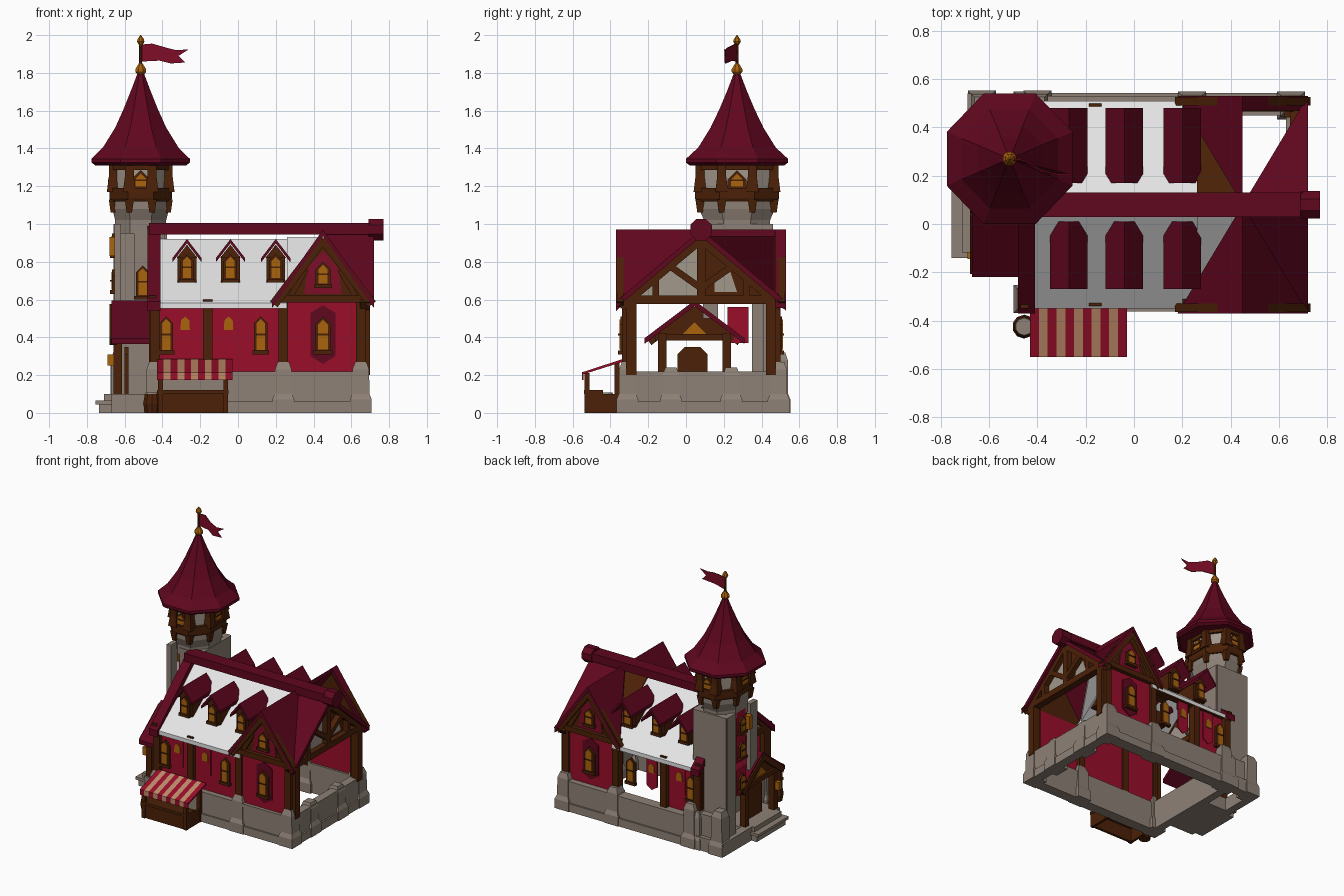
import bpy, bmesh, math
from mathutils import Vector

if "Cube" in bpy.data.objects:
    bpy.data.objects.remove(bpy.data.objects["Cube"])

def material(name, *rgb):
    m = bpy.data.materials.new(name)
    m.diffuse_color = (*rgb, 1)
    m.use_nodes = True
    m.node_tree.nodes["Principled BSDF"].inputs["Base Color"].default_value = m.diffuse_color
    return m

ROOF = material("roof_red", 0.115, 0.002, 0.013)
RED = material("wall_red", 0.32, 0.004, 0.023)
FLAG = material("flag_red", 0.21, 0.004, 0.020)
WOOD = material("dark_wood", 0.070, 0.015, 0.002)
GOLD = material("gold", 0.40, 0.125, 0.004)
STONE = material("stone", 0.27, 0.22, 0.18)
PLASTER = material("plaster", 0.36, 0.31, 0.26)
PALE = material("pale_roof", 0.78, 0.78, 0.78)
CREAM = material("awning_cream", 0.52, 0.26, 0.14)

def stack(name, rings, mat):
    """Close a list of equal rings into a solid."""
    n, last = len(rings[0]), (len(rings) - 1) * len(rings[0])
    faces = [[k * n + i, k * n + (i + 1) % n, (k + 1) * n + (i + 1) % n, (k + 1) * n + i]
             for k in range(len(rings) - 1) for i in range(n)]
    me = bpy.data.meshes.new(name)
    me.from_pydata([tuple(v) for r in rings for v in r], [],
                   faces + [list(range(n)), list(range(last, last + n))])
    bm = bmesh.new()
    bm.from_mesh(me)
    bmesh.ops.recalc_face_normals(bm, faces=bm.faces[:])
    bm.to_mesh(me)
    bm.free()
    me.materials.append(mat)
    bpy.context.scene.collection.objects.link(bpy.data.objects.new(name, me))

def prism(name, axis, pts, a, b, mat):
    stack(name, [[list(p)[:axis] + [t] + list(p)[axis:] for p in pts] for t in (a, b)], mat)

def box(name, x0, x1, y0, y1, z0, z1, mat):
    prism(name, 2, [(x0, y0), (x1, y0), (x1, y1), (x0, y1)], z0, z1, mat)

def beam(name, axis, p, q, w, a, b, mat=WOOD):
    p, q = Vector(p), Vector(q)
    d = (q - p).normalized()
    o = Vector((-d.y, d.x)) * w / 2
    prism(name, axis, [p + o, q + o, q - o, p - o], a, b, mat)

def slab(name, pts, mat, t=0.03):
    stack(name, [[(x, y, z - h) for x, y, z in pts] for h in (0, t)], mat)

def loft(name, cx, cy, rings, n, mat):
    """Rings are (half x, half y, z), flats facing the axes."""
    k = 1 / math.cos(math.pi / n)
    angs = [2 * math.pi * (i + 0.5) / n for i in range(n)]
    stack(name, [[(cx + k * rx * math.cos(a), cy + k * ry * math.sin(a), z) for a in angs]
                 for rx, ry, z in rings], mat)

def window(name, axis, u, face, sgn, z0, z1, w):
    for part, m, t, mat in (("_frame", 0, .016, WOOD), ("_pane", w * .38, .021, GOLD)):
        s = w - m
        prism(name + part, axis, [(u - s, z0 + m), (u + s, z0 + m), (u + s, z1 - w), (u, z1 - m), (u - s, z1 - w)],
              face, face + sgn * t, mat)
    for part, z, k, t in (("_bar", (z0 + z1) / 2, .7, .008), ("_sill", z0, 1.2, .02)):
        beam(name + part, axis, (u - w * k, z), (u + w * k, z), t, face, face + sgn * .027)

def buttress(cx, cy, top=0.27):
    loft("stone_pier", cx, cy, [(.058, .058, 0), (.058, .058, .07), (.046, .046, .10),
                                (.044, .044, top - .04), (.03, .03, top)], 4, STONE)

# Hall centre line, wing centre, wing half width, eave and ridge heights
MID, WX, HW, EAVE, TOP = 0.08, 0.45, 0.27, 0.59, 0.97

# Stone base
for x0, x1, y0, y1, h in ((-.47, .69, -.35, -.28, .22), (-.47, .69, .45, .53, .22), (.63, .69, -.35, .53, .22),
                          (-.47, -.41, -.35, .53, .22), (-.47, .70, -.362, -.34, .06),
                          (-.47, .70, .52, .542, .06), (.68, .702, -.35, .53, .06)):
    box("stone_base", x0, x1, y0, y1, 0, h, STONE)
for x, y, top in [(x, y, .27) for x in (-.44, .24, .65) for y in (-.31, .49)] + [(.65, -.08, .24), (.65, .24, .24)]:
    buttress(x, y, top)

# Front and back sides
for s in (-1, 1):
    def Y(d):
        return MID + s * d
    # walls, posts, windows and banners; the middle bay is open at the back
    box("hall_wall", -.43, .24 if s < 0 else -.16, Y(.37), Y(.39), .2, .59, RED)
    box("wing_wall", .22, .66, Y(.385), Y(.405), .2, .6, RED)
    for x in (-.44, -.16, .24, .65):
        box("wall_post", x - .026, x + .026, Y(.36), Y(.42), .2, .6, WOOD)
    box("wall_plate", -.45, .24, Y(.36), Y(.41), .56, .59, WOOD)
    for x in (-.38, .12):
        window("hall_window", 1, x, Y(.39), s, .32, .51, .036)
    for x in (-.28, -.05):
        prism("banner", 1, [(x - .045, .34), (x, .31), (x + .045, .34), (x + .045, .56), (x - .045, .56)],
              Y(.389), Y(.397), RED)
        prism("emblem", 1, [(x - .025, .44), (x + .025, .44), (x + .022, .49), (x, .51), (x - .022, .49)],
              Y(.396), Y(.403), GOLD)
    prism("wing_banner", 1, [(WX - .065, .30), (WX, .26), (WX + .065, .30), (WX + .065, .53),
                             (WX, .57), (WX - .065, .53)], Y(.404), Y(.412), ROOF)
    window("wing_window", 1, WX, Y(.412), s, .32, .51, .042)
    # hall roof
    slab("hall_roof", [(-.43, MID, .92), (.26, MID, .92), (.26, Y(.43), .582), (-.43, Y(.43), .582)], PALE)
    slab("valley_boards", [(.26, MID, .93), (WX, MID, .93), (.26, Y(.35), .65)], WOOD if s > 0 else PALE)
    slab("left_verge", [(-.48, MID, TOP + .02), (-.41, MID, TOP + .02), (-.41, Y(.45), EAVE),
                        (-.48, Y(.45), EAVE)], ROOF, .05)
    slab("right_roof", [(WX, MID, TOP), (.72, MID, TOP), (.72, Y(.45), EAVE)], ROOF, .035)
    # wing roof and gable; the rear right slope keeps only its edge strip
    for e in (-1, 1):
        slope = [(WX, MID, TOP), (WX, Y(.45), TOP), (WX + e * HW, Y(.45), EAVE)]
        if s == e == 1:
            slope = [(WX, Y(.39), TOP), *slope[1:], (WX + HW, Y(.39), EAVE)]
        slab("wing_roof", slope, ROOF, .035)
        beam("wing_bargeboard", 1, (WX, .92), (WX + e * .26, .575), .05, Y(.41), Y(.445))
        beam("wing_brace", 1, (WX + e * .17, .62), (WX + e * .09, .76), .03, Y(.40), Y(.425))
    prism("wing_gable", 1, [(WX - .24, .6), (WX + .24, .6), (WX, .93)], Y(.385), Y(.405), WOOD)
    prism("gable_panel", 1, [(WX - .1, .63), (WX + .1, .63), (WX + .08, .77), (WX, .86), (WX - .08, .77)],
          Y(.404), Y(.412), FLAG)
    box("wing_tie", .2, .7, Y(.39), Y(.435), .585, .625, WOOD)
    window("gable_window", 1, WX, Y(.412), s, .67, .80, .04)
    # dormers
    d0, d1 = (.07, .35) if s < 0 else (.09, .40)
    for x in (-.27, -.04, .20):
        box("dormer_body", x - .05, x + .05, Y(.12), Y(.31), .69, .83, WOOD)
        prism("dormer_gable", 1, [(x - .055, .82), (x + .055, .82), (x, .89)], Y(.1), Y(.318), WOOD)
        window("dormer_window", 1, x, Y(.312), s, .70, .84, .036)
        for e in (-.077, .077):
            slab("dormer_roof", [(x, Y(d0), .92), (x, Y(d1), .92), (x + e, Y(d1), .82), (x + e, Y(d0), .82)], ROOF, .022)

# Ridge
turns = [math.pi * (i + .5) / 4 for i in range(8)]
prism("ridge_end", 0, [(MID + .062 * math.cos(a), TOP + .062 * math.sin(a)) for a in turns], .69, .77, ROOF)
box("ridge_beam", -.47, .70, MID - .05, MID + .05, .945, 1.005, ROOF)

# Gable ends of the hall
for x0, x1, a, b in ((.65, .66, .645, .70), (-.45, -.44, -.47, -.435)):
    for e, mat in ((-1, PLASTER), (1, WOOD)):
        prism("end_gable", 0, [(MID, .61), (MID + e * .36, .61), (MID, .93)], x0, x1, mat)
        for part, p, q, w in (("rafter", (0, .925), (.43, .565), .055), ("strut", (0, .66), (.17, .78), .035),
                              ("stud", (.24, .61), (.24, .72), .035), ("post", (.37, .2), (.37, .6), .055)):
            beam("end_" + part, 0, (MID + e * p[0], p[1]), (MID + e * q[0], q[1]), w, a, b)
    prism("gable_patch", 0, [(MID + .07, .64), (MID + .19, .64), (MID + .15, .76), (MID + .07, .72)],
          x0 - .004, x1 + .004, PLASTER)
    beam("end_tie", 0, (MID - .43, .60), (MID + .43, .60), .045, a, b)
    beam("king_post", 0, (MID, .60), (MID, .93), .045, a, b)

# Porch and steps
PY = .045
for part, x0, x1, y0, y1, z0, z1 in (("base", -.67, -.45, -.16, .25, 0, .1), ("low_step", -.755, -.66, -.14, .22, .045, .065),
                                     ("riser", -.735, -.66, -.13, .21, 0, .045), ("high_step", -.71, -.66, -.12, .2, .065, .1)):
    box("porch_" + part, x0, x1, y0, y1, z0, z1, STONE)
for e in (-1, 1):
    slab("porch_roof", [(-.67, PY, .595), (-.45, PY, .595), (-.45, PY + e * .265, .395),
                        (-.67, PY + e * .265, .395)], ROOF)
    beam("porch_rafter", 0, (PY, .56), (PY + e * .24, .375), .04, -.68, -.64)
    box("porch_post", -.66, -.615, PY + e * .17 - .022, PY + e * .17 + .022, .1, .42, WOOD)
beam("porch_tie", 0, (PY - .21, .40), (PY + .21, .40), .035, -.67, -.63)
prism("porch_gable", 0, [(PY - .2, .4), (PY + .2, .4), (PY, .56)], -.652, -.642, WOOD)
prism("porch_arch", 0, [(PY - .07, .41), (PY + .07, .41), (PY, .48)], -.656, -.638, GOLD)
prism("door", 0, [(PY - .09, .1), (PY + .07, .1), (PY + .07, .31), (PY + .03, .35),
                  (PY - .05, .35), (PY - .09, .31)], -.60, -.58, WOOD)
box("lantern", -.69, -.655, -.145, -.115, .25, .31, GOLD)

# Tower: solid crown on corner walls, open where it meets the hall
TX, TY = -.515, .27
for part, x0, x1, y0, y1, z0, z1 in (("base_back", -.69, -.36, .47, .54, 0, .1), ("base_left", -.69, -.63, .1, .54, 0, .1),
                                     ("back", -.655, -.38, .41, .46, .1, 1), ("corner", -.66, -.62, .35, .45, .1, 1),
                                     ("left", -.655, -.62, .09, .17, .5, 1), ("front", -.55, -.39, .09, .12, .6, 1),
                                     ("right", -.41, -.375, .1, .45, .62, 1), ("foot", -.67, -.37, .44, .51, .08, .26)):
    box("tower_" + part, x0, x1, y0, y1, z0, z1, STONE)
for ex in (-.115, .115):
    buttress(TX + ex, TY + .225, .32)
loft("tower_crown", TX, TY, [(.135, .175, .95), (.135, .175, 1.02), (.15, .20, 1.08), (.15, .20, 1.13)], 8, STONE)
loft("tower_ring", TX, TY, [(.157, .215, 1.12), (.165, .222, 1.135), (.165, .222, 1.19)], 8, WOOD)
loft("tower_room", TX, TY, [(.145, .195, 1.18), (.145, .195, 1.32)], 8, PLASTER)
loft("tower_plate", TX, TY, [(.16, .215, 1.285), (.16, .215, 1.32)], 8, WOOD)
for a in turns:
    px, py = TX + .157 * math.cos(a), TY + .212 * math.sin(a)
    loft("tower_stud", px, py, [(.034, .034, 1.17), (.024, .024, 1.25), (.024, .024, 1.31)], 4, WOOD)
    loft("tower_bracket", px, py, [(.014, .014, 1.06), (.024, .024, 1.13)], 4, WOOD)
for s in (-1, 1):
    window("tower_window_side", 1, TX, TY + s * .195, s, 1.18, 1.285, .046)
    window("tower_window_end", 0, TY, TX + s * .145, s, 1.18, 1.285, .05)
window("shaft_window", 1, -.505, .09, -1, .61, .78, .036)
for z in (.40, .64, .83):
    box("tower_panel", -.65, -.635, .22, .33, z - .03, z + .16, RED)
    window("tower_pane", 0, .275, -.65, -1, z, z + .12, .035)
box("bay_window", -.68, -.64, .18, .22, .83, .93, GOLD)
loft("tower_roof", TX, TY, [(.24, .25, 1.31), (.26, .27, 1.325), (.26, .27, 1.345), (.20, .205, 1.405),
                            (.135, .14, 1.51), (.09, .092, 1.61), (.05, .05, 1.71), (.016, .016, 1.80)], 8, ROOF)

# Finial and flag
loft("finial", TX, TY, [(.012, .012, 1.785), (.028, .028, 1.805), (.028, .028, 1.82), (.01, .01, 1.85)], 8, GOLD)
loft("flag_pole", TX, TY, [(.008, .008, 1.84), (.008, .008, 1.96)], 8, WOOD)
loft("pole_tip", TX, TY, [(.008, .008, 1.945), (.02, .02, 1.965), (.016, .016, 1.98), (.002, .002, 2)], 8, GOLD)
edge = [(0, 1.95), (.06, 1.955), (.13, 1.935), (.19, 1.92), (.255, 1.925),
        (.20, 1.89), (.235, 1.855), (.16, 1.85), (.10, 1.865), (0, 1.86)]
stack("flag", [[(TX + u, TY - .3 * u + .012 * math.sin(u * 30) + o, z) for u, z in edge] for o in (-.003, .003)], FLAG)

# Market stall and barrel
for i in range(11):
    prism("awning_stripe", 0, [(-.335, .285), (-.55, .215), (-.55, .175), (-.542, .175), (-.542, .205), (-.335, .27)],
          -.43 + i * .4 / 11, -.43 + (i + 1) * .4 / 11, CREAM if i % 2 else RED)
box("stall_counter", -.42, -.06, -.53, -.51, 0, .10, WOOD)
box("stall_top", -.43, -.05, -.54, -.44, .10, .12, WOOD)
for x in (-.41, -.065):
    box("stall_side", x - .01, x + .01, -.53, -.36, 0, .1, WOOD)
    for y, z in ((-.525, .21), (-.365, .265)):
        box("stall_post", x - .013, x + .013, y - .013, y + .013, 0, z, WOOD)
loft("barrel", -.455, -.425, [(.038, .038, 0), (.047, .047, .05), (.038, .038, .1)], 10, WOOD)
loft("barrel_lid", -.455, -.425, [(.036, .036, .1), (.034, .034, .108)], 10, STONE)
